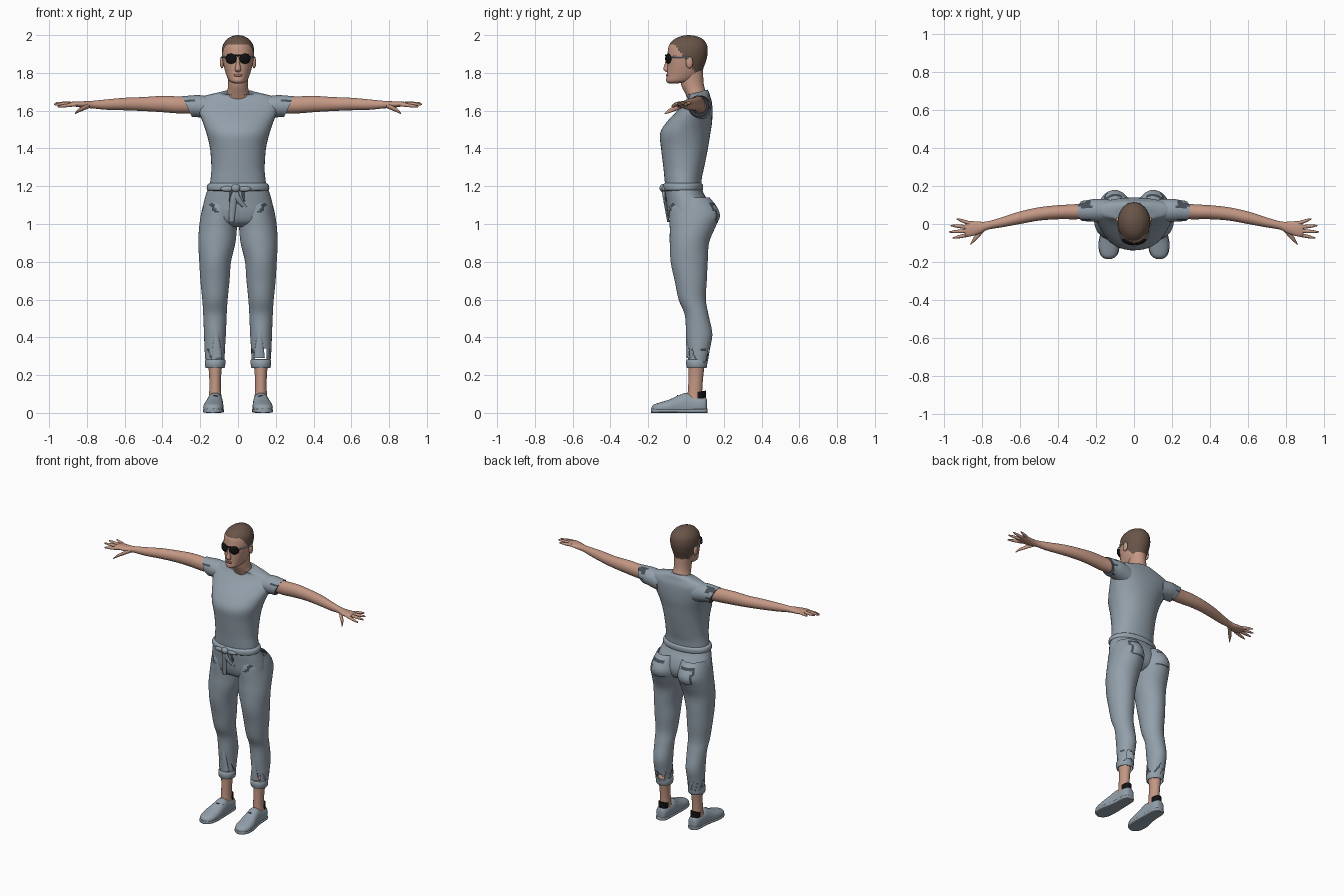
import bpy, bmesh, math
from mathutils import Matrix, Vector


def material(name, rgb):
    m = bpy.data.materials.new(name)
    m.diffuse_color = (*rgb, 1)
    return m


CLOTH = material("blue_grey_cloth", (0.29, 0.35, 0.405))
DARK = material("dark_fold", (0.06, 0.075, 0.09))
SKIN = material("skin", (0.55, 0.31, 0.23))
LIP = material("lip", (0.38, 0.18, 0.14))
HAIR = material("brown_hair", (0.14, 0.09, 0.065))
BLACK = material("black", (0.006, 0.006, 0.007))
METAL = material("glasses_metal", (0.4, 0.5, 0.58))


def finish(name, bm, mats, rule=None):
    bmesh.ops.recalc_face_normals(bm, faces=bm.faces)
    me = bpy.data.meshes.new(name)
    bm.to_mesh(me)
    bm.free()
    for m in mats:
        me.materials.append(m)
    me.shade_smooth()
    me.set_sharp_from_angle(angle=math.radians(50))
    if rule:
        for p in me.polygons:
            p.material_index = rule(p.center)
    ob = bpy.data.objects.new(name, me)
    bpy.context.collection.objects.link(ob)
    return ob


def spline(rows, steps):
    """Smoothly interpolate a list of stations."""
    rows = [tuple(r) + (0,) * (6 - len(r)) for r in rows]
    out = []
    for i in range(len(rows) - 1):
        a, b, c, d = (rows[max(0, min(len(rows) - 1, i + k))] for k in (-1, 0, 1, 2))
        for s in range(steps):
            t = s / steps
            out.append([0.5 * (2 * q + (r - p) * t + (2 * p - 5 * q + 4 * r - w) * t * t
                               + (3 * q - p - 3 * r + w) * t ** 3)
                        for p, q, r, w in zip(a, b, c, d)])
    return out + [list(rows[-1])]


def loft(name, axis, rows, mats, side=1, n=28, steps=4, power=2.0, caps=True,
         rule=None, drop=None, floor=None):
    """Skin of rings; each station is x, y, z, radius a, radius b, tilt."""
    bm = bmesh.new()
    rings = []
    for x, y, z, a, b, tilt in spline(rows, steps):
        ring = []
        for k in range(n):
            t = math.tau * k / n
            c, s = math.cos(t), math.sin(t)
            c = math.copysign(abs(c) ** (2 / power), c)
            s = math.copysign(abs(s) ** (2 / power), s)
            p = {"z": (x + a * c, y + b * s, z + tilt * s),
                 "x": (x + tilt * s, y + a * c, z + b * s),
                 "y": (x + a * c, y + tilt * s, z + b * s)}[axis]
            pz = p[2] if floor is None else max(floor, p[2])
            ring.append(bm.verts.new((side * p[0], p[1], pz)))
        rings.append(ring)
    for r, q in zip(rings, rings[1:]):
        for k in range(n):
            bm.faces.new((r[k], r[(k + 1) % n], q[(k + 1) % n], q[k]))
    if caps:
        bm.faces.new(rings[0])
        bm.faces.new(rings[-1])
    if drop:
        gone = [f for f in bm.faces if drop(f.calc_center_median())]
        bmesh.ops.delete(bm, geom=gone, context='FACES')
    return finish(name, bm, mats, rule)


def ellipsoid(name, loc, size, mat, turn=0.0):
    bm = bmesh.new()
    m = (Matrix.Translation(Vector(loc)) @ Matrix.Rotation(turn, 4, 'Z')
         @ Matrix.Diagonal((*size, 1)))
    bmesh.ops.create_uvsphere(bm, u_segments=20, v_segments=12, radius=1, matrix=m)
    return finish(name, bm, [mat])


# Head with hair and lips coloured by region
def head_rule(c):
    if c.z > 1.948 - 1.35 * max(0, c.y + 0.06):
        return 1
    return 2 if abs(c.z - 1.788) < 0.006 and abs(c.x) < 0.026 and c.y < -0.07 else 0


head = [(0, -.065, 1.745, .022, .028), (0, -.035, 1.757, .046, .07),
        (0, -.012, 1.79, .062, .09), (0, -.003, 1.83, .074, .097),
        (0, .004, 1.87, .082, .104), (0, .009, 1.91, .086, .106),
        (0, .011, 1.95, .079, .099), (0, .014, 1.98, .056, .073),
        (0, .015, 1.995, .028, .037), (0, .015, 2.0, .004, .005)]
loft("head", "z", head, [SKIN, HAIR, LIP], n=48, steps=7, rule=head_rule)
loft("neck", "z", [(0, .07, 1.64, .08, .05), (0, .052, 1.69, .06, .056),
                   (0, .034, 1.74, .052, .06), (0, .03, 1.81, .054, .06)], [SKIN])
loft("nose", "z", [(0, -.092, 1.885, .008, .012), (0, -.098, 1.845, .011, .015),
                   (0, -.1, 1.818, .017, .02), (0, -.095, 1.805, .012, .01)], [SKIN], n=12)
ellipsoid("lips", (0, -.094, 1.787), (.023, .012, .008), LIP)

# Dark glasses and ears
for s in (-1, 1):
    ellipsoid("ear", (s * .085, .018, 1.855), (.011, .019, .031), SKIN)
    ellipsoid("lens", (s * .037, -.094, 1.875), (.032, .011, .027), BLACK, s * .42)
    loft("glasses_arm", "y", [(.066, -.08, 1.884, .003, .004), (.079, -.045, 1.884, .003, .004),
                              (.09, .0, 1.882, .003, .004), (.09, .02, 1.876, .003, .004)],
         [METAL], s, n=8)
loft("glasses_bridge", "x", [(-.055, -.09, 1.895, .004, .005), (0, -.107, 1.893, .004, .005),
                             (.055, -.09, 1.895, .004, .005)], [BLACK], n=8)

# Shirt body
shirt = [(0, -.015, 1.2, .15, .095), (0, -.015, 1.25, .144, .1), (0, -.012, 1.3, .141, .108),
         (0, -.008, 1.4, .148, .124), (0, -.004, 1.48, .167, .133), (0, .018, 1.54, .187, .12),
         (0, .047, 1.6, .21, .093), (0, .067, 1.645, .218, .07), (0, .072, 1.675, .185, .056),
         (0, .066, 1.692, .12, .056, .006), (0, .058, 1.697, .085, .055, .014)]
loft("shirt", "z", shirt, [CLOTH], n=40, power=2.15)

for s in (-1, 1):
    # Sleeves with a dark ragged hem
    loft("sleeve", "x", [(.13, .07, 1.61, .06, .062), (.2, .072, 1.622, .06, .06, .006),
                         (.245, .07, 1.623, .056, .056, .02), (.27, .069, 1.622, .053, .056, .026)],
         [CLOTH, DARK], s, steps=5,
         rule=lambda c: int(abs(c.x) > .225 and math.sin(c.y * 130 + c.z * 170) > .72))

    # Arms and hands
    arm = [(.18, .075, 1.63, .045, .045), (.3, .065, 1.63, .04, .045),
           (.4, .062, 1.635, .037, .043), (.5, .053, 1.635, .035, .037),
           (.6, .033, 1.635, .033, .033), (.7, .008, 1.632, .026, .027),
           (.77, -.008, 1.632, .022, .02), (.81, -.019, 1.632, .031, .018),
           (.86, -.025, 1.635, .04, .014), (.89, -.027, 1.636, .036, .01)]
    loft("arm", "x", arm, [SKIN], s)
    fingers = [((.86, -.054, 1.632), (.955, -.074, 1.622)), ((.87, -.036, 1.636), (.975, -.042, 1.633)),
               ((.87, -.017, 1.637), (.967, -.008, 1.64)), ((.86, .002, 1.636), (.935, .027, 1.642))]
    for a, b in fingers:
        mid = Vector(a).lerp(Vector(b), .6)
        loft("finger", "x", [(*a, .011, .01), (*mid, .009, .009), (*b, .003, .004)], [SKIN], s, n=10)
    loft("thumb", "x", [(.785, -.022, 1.628, .014, .014), (.825, -.062, 1.61, .016, .012),
                        (.848, -.088, 1.598, .012, .009), (.862, -.11, 1.585, .004, .004)],
         [SKIN], s, n=12)

    # Trouser legs, with pocket lines, creases and a torn right shin
    def leg_rule(c):
        x = abs(c.x)
        if c.y > .07 and .95 < c.z < 1.12:
            edge = (abs(c.z - 1.015) < .005 and .05 < x < .15) or \
                   (abs(x - .15) < .006 and 1.015 < c.z < 1.1) or \
                   (abs(c.z - 1.105) < .005 and .06 < x < .15)
            return int(edge)
        if c.y < 0 and 1.06 < c.z < 1.125:
            return int(abs(x - .135 - (c.z - 1.095) * .6) < .011)
        if c.z < .335:
            return int(math.sin(c.x * 210 + c.y * 90 + c.z * 60) > .82)
        return 0

    def torn(c):
        return c.x > .09 and c.x < .152 and .28 < c.z < .305 + (c.x - .09) * .6

    leg = [(.093, .025, 1.14, .078, .1), (.1, .038, 1.09, .087, .126),
           (.102, .045, 1.04, .096, .134), (.106, .034, .98, .1, .12),
           (.112, .018, .9, .098, .104), (.121, .017, .8, .084, .098),
           (.122, .025, .7, .077, .085), (.122, .033, .6, .067, .072),
           (.122, .056, .52, .062, .063), (.122, .07, .42, .058, .069),
           (.123, .068, .34, .054, .059), (.122, .062, .265, .05, .052)]
    loft("trouser_leg", "z", leg, [CLOTH, DARK], s, n=44, steps=7, caps=False,
         rule=leg_rule, drop=torn)
    loft("trouser_cuff", "z", [(.121, .057, .238, .046, .048), (.121, .057, .242, .052, .054),
                               (.121, .057, .278, .054, .056), (.121, .06, .284, .048, .05)],
         [CLOTH], s, steps=2, caps=False)
    # Shin fold
    loft("shin_fold", "z", [(.12, .006, .5, .003, .006), (.115, .012, .4, .016, .012),
                            (.112, .018, .29, .03, .014)], [CLOTH], s, n=12)

    # Ankles and shoes
    loft("ankle", "z", [(.121, .046, .06, .036, .042), (.121, .048, .12, .031, .038),
                        (.121, .053, .2, .032, .039), (.121, .058, .28, .04, .044)], [SKIN], s)
    loft("shoe_lining", "z", [(.121, .066, .05, .033, .04), (.121, .066, .112, .03, .039, .006)],
         [BLACK], s)
    shoe = [(.121, .112, .04, .012, .02), (.121, .105, .04, .03, .042), (.121, .08, .04, .039, .05),
            (.121, .04, .04, .041, .056), (.122, 0, .04, .043, .066), (.125, -.04, .035, .047, .057),
            (.13, -.09, .03, .053, .04), (.132, -.14, .025, .05, .03),
            (.133, -.17, .022, .036, .022), (.133, -.183, .02, .012, .01)]
    loft("shoe", "y", shoe, [CLOTH], s, power=2.3, floor=.006)
    sole = [(x, y * 1.01, .011, a * 1.05, .011) for x, y, z, a, b in shoe]
    loft("shoe_sole", "y", sole, [CLOTH], s, power=4)
    loft("shoe_seam", "x", [(.09, -.03, .079, .003, .003), (.122, -.045, .09, .004, .004),
                            (.156, -.03, .079, .003, .003)], [DARK], s, n=8)

# Hips of the trousers
hips = [(0, -.018, 1.215, .15, .095), (0, -.01, 1.17, .165, .1), (0, .006, 1.12, .18, .11),
        (0, .016, 1.06, .19, .113), (0, .018, 1.01, .185, .095), (0, .02, .985, .12, .055)]
loft("hips", "z", hips, [CLOTH], n=40, power=2.15)

# Waist tie: band, knot, loops and hanging ends
loft("waist_band", "z", [(0, -.016, 1.176, .156, .1), (0, -.016, 1.184, .165, .106),
                         (0, -.016, 1.206, .163, .106), (0, -.016, 1.216, .15, .097)],
     [CLOTH, DARK], n=56, power=2.15,
     rule=lambda c: int(c.z < 1.182 and math.sin(c.x * 60 + c.y * 45) > .2))
ellipsoid("tie_knot", (-.012, -.122, 1.19), (.024, .018, .021), CLOTH)
for s, foot in ((-1, (-.035, -.093, 1.01)), (1, (.035, -.1, 1.09))):
    ellipsoid("tie_loop", (-.012 + s * .045, -.116, 1.186), (.036, .013, .015), CLOTH)
    loft("tie_end", "z", [(-.012, -.121, 1.185, .01, .008),
                          (-.012 + s * .012, -.113, 1.13, .018, .008), (*foot, .014, .006)],
         [CLOTH], n=12)
    loft("tie_shadow", "z", [(-.005 + s * .03, -.107, 1.172, .014, .004),
                             (-.005 + s * .038, -.104, 1.12, .004, .004)], [DARK], n=10)
